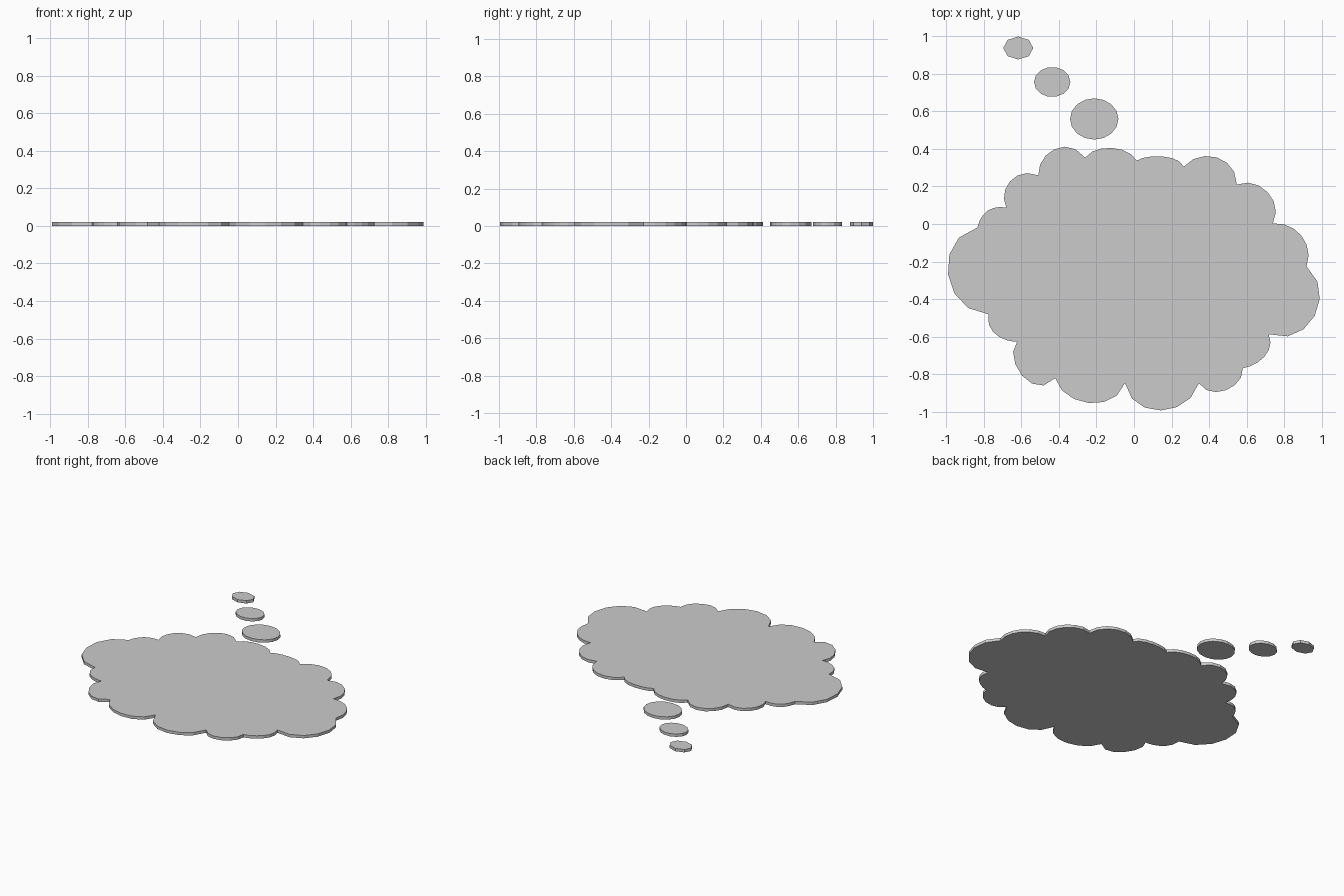
import bpy, bmesh, math
from mathutils import Vector

if "Cube" in bpy.data.objects:
    bpy.data.objects.remove(bpy.data.objects["Cube"])

THICK = 0.02


def slab(name, outline):
    """Extrude a flat outline up from the ground."""
    bm = bmesh.new()
    face = bm.faces.new([bm.verts.new((x, y, 0)) for x, y in outline])
    new = bmesh.ops.extrude_face_region(bm, geom=[face], use_keep_orig=True)["geom"]
    top = [g for g in new if isinstance(g, bmesh.types.BMVert)]
    bmesh.ops.translate(bm, verts=top, vec=(0, 0, THICK))
    bmesh.ops.recalc_face_normals(bm, faces=bm.faces)
    mesh = bpy.data.meshes.new(name)
    bm.to_mesh(mesh)
    bm.free()
    obj = bpy.data.objects.new(name, mesh)
    bpy.context.collection.objects.link(obj)
    return obj


def lobe(p, steps=6):
    """Cubic passing through four points; last point belongs to next lobe."""
    p = [Vector(q) for q in p]
    pts = []
    for i in range(steps):
        t = 3 * i / steps
        pts.append(-p[0] * (t - 1) * (t - 2) * (t - 3) / 6
                   + p[1] * t * (t - 2) * (t - 3) / 2
                   - p[2] * t * (t - 1) * (t - 3) / 2
                   + p[3] * t * (t - 1) * (t - 2) / 6)
    return pts


# Cloud: each row is a valley followed by two points on the bulge
rows = [
    ((-.51, .26), (-.47, .365), (-.37, .412)),
    ((-.26, .354), (-.175, .402), (-.065, .396)),
    ((.015, .338), (.095, .36), (.20, .352)),
    ((.265, .306), (.378, .362), (.495, .327)),
    ((.548, .21), (.665, .205), (.745, .12)),
    ((.74, .003), (.85, -.024), (.92, -.11)),
    ((.92, -.226), (.99, -.40), (.904, -.561)),
    ((.718, -.588), (.718, -.673), (.66, -.737)),
    ((.58, -.769), (.537, -.859), (.436, -.896)),
    ((.346, -.848), (.229, -.976), (.058, -.979)),
    ((-.048, -.848), (-.16, -.949), (-.319, -.933)),
    ((-.42, -.822), (-.543, -.851), (-.633, -.747)),
    ((-.622, -.625), (-.676, -.62), (-.75, -.577)),
    ((-.777, -.481), (-.957, -.37), (-.984, -.162)),
    ((-.835, -.019), (-.803, .05), (-.75, .085)),
    ((-.681, .088), (-.686, .184), (-.622, .258)),
]
outline = []
for i, row in enumerate(rows):
    outline += lobe(row + (rows[(i + 1) % len(rows)][0],))
slab("cloud", outline)

# Trail of shrinking oval bubbles
for name, cx, cy, rx, ry, n in [
    ("large_bubble", -.212, .56, .129, .11, 16),
    ("medium_bubble", -.436, .757, .097, .08, 14),
    ("small_bubble", -.617, .938, .08, .061, 8),
]:
    slab(name, [(cx + rx * math.cos(math.tau * k / n),
                 cy + ry * math.sin(math.tau * k / n)) for k in range(n)])
